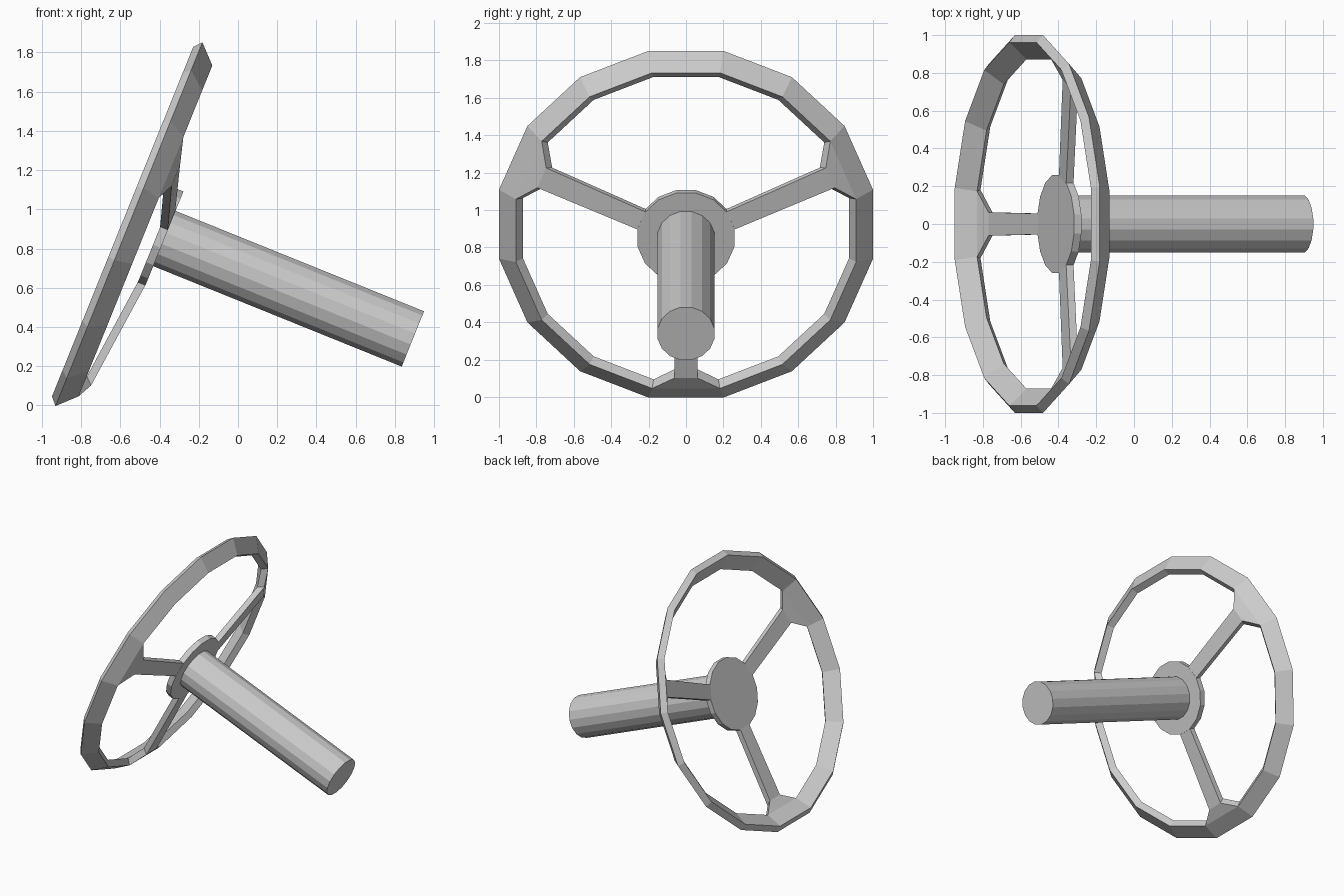
import bpy, bmesh
from math import cos, sin, tan, radians, pi

if "Cube" in bpy.data.objects:
    bpy.data.objects.remove(bpy.data.objects["Cube"])

TILT = radians(22)
CENTER = (0.243, 0, 0.601)   # wheel axis origin; local x runs along the column
SIDES = 16
HALF = pi / SIDES


def finish(name, bm):
    bmesh.ops.recalc_face_normals(bm, faces=bm.faces)
    me = bpy.data.meshes.new(name)
    bm.to_mesh(me)
    bm.free()
    ob = bpy.data.objects.new(name, me)
    ob.location = CENTER
    ob.rotation_euler = (0, TILT, 0)
    bpy.context.collection.objects.link(ob)
    return ob


def bridge(bm, a, b):
    n = len(a)
    for i in range(n):
        j = (i + 1) % n
        bm.faces.new((a[i], a[j], b[j], b[i]))


def ring(bm, x, r):
    # flat-topped polygon ring around the column axis
    return [bm.verts.new((x, r * cos(HALF * (2 * k + 1)), r * sin(HALF * (2 * k + 1))))
            for k in range(SIDES)]


def cylinder(name, x0, x1, r):
    bm = bmesh.new()
    a, b = ring(bm, x0, r), ring(bm, x1, r)
    bridge(bm, a, b)
    bm.faces.new(a)
    bm.faces.new(b)
    return finish(name, bm)


# column and hub plate
cylinder("steering_column", -0.667, 0.70, 0.155)
cylinder("hub_plate", -0.709, -0.667, 0.264)

# rim: slanted flat bar section (distance to flat, axial position)
section = [(1.0, -0.862), (0.91, -0.771), (0.872, -0.806), (0.962, -0.897)]
bm = bmesh.new()
rings = [ring(bm, x, r / cos(HALF)) for r, x in section]
for i in range(4):
    bridge(bm, rings[i], rings[(i + 1) % 4])
finish("wheel_rim", bm)

# spokes flare into one rim facet: back and front points (radius, axial, half width)
stations = [((0.91, -0.771, 0.91 * tan(HALF)), (0.872, -0.806, 0.872 * tan(HALF))),
            ((0.835, -0.733, 0.062), (0.80, -0.77, 0.062)),
            ((0.25, -0.667, 0.055), (0.25, -0.709, 0.055))]
for name, deg in (("spoke_bottom", -90), ("spoke_right", 22.5), ("spoke_left", 157.5)):
    c, s = cos(radians(deg)), sin(radians(deg))
    bm = bmesh.new()
    loops = []
    for (rb, xb, wb), (rf, xf, wf) in stations:
        pts = [(rb, xb, -wb), (rb, xb, wb), (rf, xf, wf), (rf, xf, -wf)]
        loops.append([bm.verts.new((x, r * c - w * s, r * s + w * c)) for r, x, w in pts])
    bridge(bm, loops[0], loops[1])
    bridge(bm, loops[1], loops[2])
    bm.faces.new(loops[0])
    bm.faces.new(loops[2])
    finish(name, bm)
